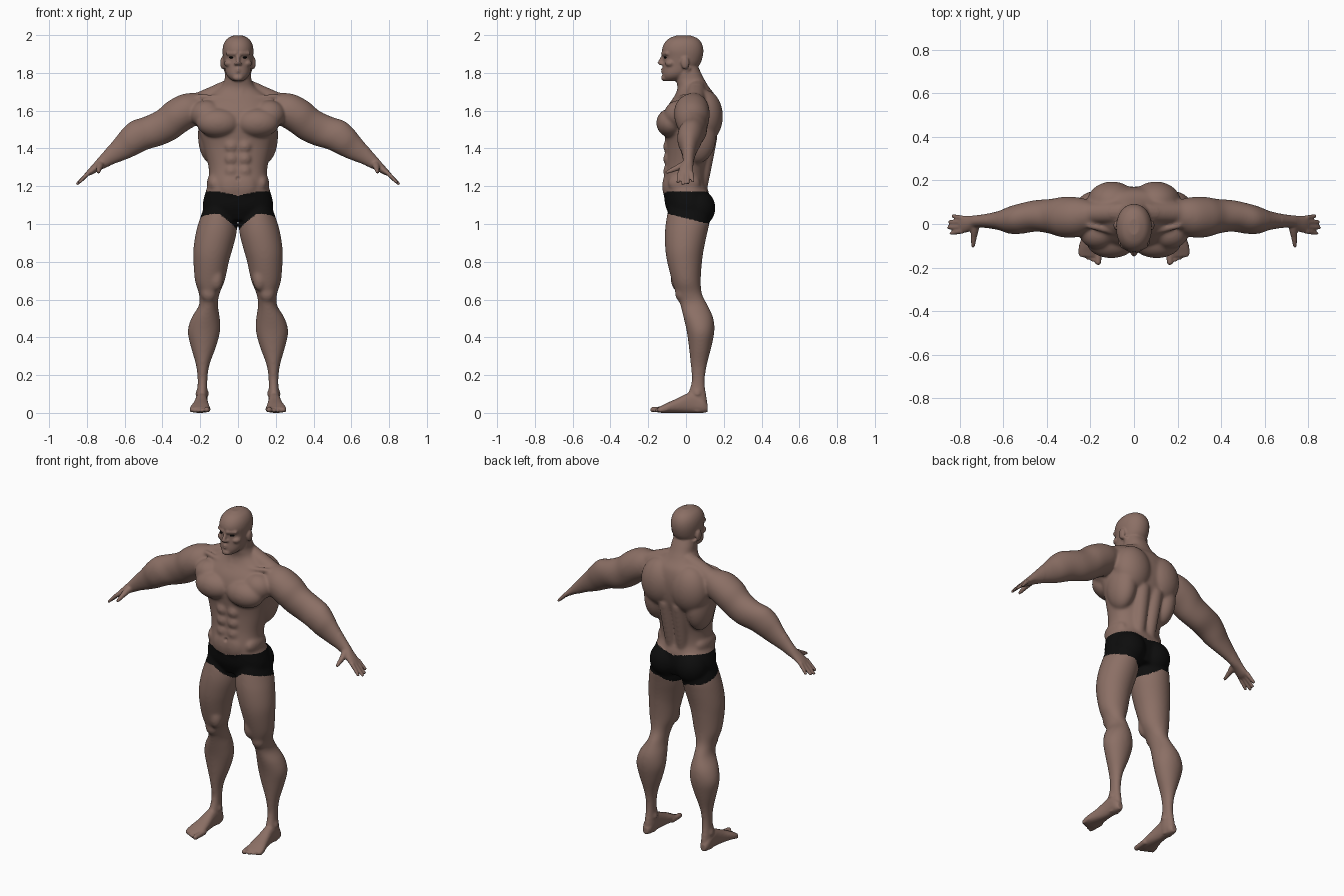
import bpy
import bmesh
import math
from mathutils import Matrix, Vector

default_cube = bpy.data.objects.get("Cube")
if default_cube:
    bpy.data.objects.remove(default_cube, do_unlink=True)


def make_material(name, colour):
    material = bpy.data.materials.new(name)
    material.use_nodes = True
    material.diffuse_color = (*colour, 1)
    shader = material.node_tree.nodes["Principled BSDF"]
    shader.inputs["Base Color"].default_value = (*colour, 1)
    shader.inputs["Roughness"].default_value = 0.8
    return material


skin = make_material("brown_skin", (.26, .16, .13))
black = make_material("black_cloth", (.004, .004, .004))


def spline(a, b, c, d, t):
    """Catmull-Rom blend of four neighbouring rows."""
    return [q + t * (r - p) / 2 + t * t * (p - 2.5 * q + 2 * r - s / 2)
            + t ** 3 * (s - p + 3 * (q - r)) / 2 for p, q, r, s in zip(a, b, c, d)]


def loft(bm, rows, frame=Matrix(), power=1, sides=36, steps=4):
    """Closed tube through rows of (x low, x high, y low, y high, z)."""
    fine = []
    last = len(rows) - 1
    for i in range(last):
        around = [rows[max(i - 1, 0)], rows[i], rows[i + 1], rows[min(i + 2, last)]]
        fine += [spline(*around, k / steps) for k in range(steps)]
    fine.append(rows[last])
    rings = []
    for x_low, x_high, y_low, y_high, z in fine:
        ring = []
        for k in range(sides):
            angle = math.tau * k / sides
            c, s = math.cos(angle), math.sin(angle)
            c = math.copysign(abs(c) ** power, c)
            s = math.copysign(abs(s) ** power, s)
            point = Vector(((x_low + x_high + c * (x_high - x_low)) / 2,
                            (y_low + y_high + s * (y_high - y_low)) / 2, z))
            ring.append(bm.verts.new(frame @ point))
        rings.append(ring)
    for lower, upper in zip(rings, rings[1:]):
        for k in range(sides):
            n = (k + 1) % sides
            bm.faces.new((lower[k], lower[n], upper[n], upper[k]))
    bm.faces.new(rings[0][::-1])
    bm.faces.new(rings[-1])


def blob(bm, centre, radii):
    """Ellipsoid muscle."""
    frame = Matrix.Translation(centre) @ Matrix.Diagonal((*radii, 1))
    bmesh.ops.create_icosphere(bm, subdivisions=4, radius=1, matrix=frame)


def rod(bm, start, end, r_start, r_end, frame=Matrix()):
    """Tapered rod with rounded ends."""
    start, end = frame @ Vector(start), frame @ Vector(end)
    axis = end - start
    turn = axis.to_track_quat("Z", "Y").to_matrix().to_4x4()
    size = axis.length
    rows = [(-r, r, -r, r, z) for r, z in (
        (r_start * .3, -r_start * .95), (r_start * .8, -r_start * .6), (r_start, 0),
        (r_end, size), (r_end * .8, size + r_end * .6), (r_end * .3, size + r_end * .95))]
    loft(bm, rows, Matrix.Translation(start) @ turn, sides=16, steps=3)


body_bm = bmesh.new()

# Torso and neck: half width, front, back, height
torso = [(.11, -.075, .11, 1.02), (.175, -.095, .125, 1.06), (.188, -.11, .13, 1.1),
         (.172, -.118, .12, 1.17), (.156, -.12, .105, 1.22), (.156, -.108, .11, 1.3),
         (.182, -.105, .135, 1.4), (.205, -.115, .16, 1.48), (.215, -.12, .17, 1.55),
         (.205, -.1, .17, 1.62), (.16, -.058, .155, 1.68), (.1, -.045, .125, 1.72),
         (.073, -.052, .1, 1.76), (.068, -.055, .08, 1.8), (.06, -.04, .06, 1.84)]
loft(body_bm, [(-w, w, a, b, z) for w, a, b, z in torso], power=.88)

# Head: half width, front, back, height
head = [(.025, -.112, -.05, 1.757), (.05, -.123, 0, 1.775), (.065, -.125, .03, 1.8),
        (.073, -.122, .07, 1.84), (.079, -.12, .087, 1.88), (.082, -.127, .092, 1.92),
        (.075, -.116, .084, 1.955), (.056, -.09, .062, 1.982), (.024, -.05, .025, 1.998)]
loft(body_bm, [(-w, w, a, b, z) for w, a, b, z in head], power=.95)

# Face and ears
rod(body_bm, (0, -.122, 1.89), (0, -.138, 1.853), .008, .012)
blob(body_bm, (.011, -.128, 1.848), (.009, .012, .008))
rod(body_bm, (.014, -.12, 1.902), (.055, -.1, 1.903), .012, .01)
blob(body_bm, (.046, -.082, 1.85), (.027, .028, .02))
blob(body_bm, (0, -.112, 1.774), (.028, .02, .018))
for lip_z in (1.806, 1.819):
    rod(body_bm, (0, -.125, lip_z), (.02, -.116, 1.812), .0075, .004)
blob(body_bm, (.082, -.005, 1.853), (.012, .022, .033))

# Neck, shoulder and chest muscles
rod(body_bm, (.06, .01, 1.82), (.014, -.045, 1.685), .016, .012)
rod(body_bm, (.035, .055, 1.72), (.21, .05, 1.645), .05, .05)
rod(body_bm, (.02, -.055, 1.665), (.2, -.01, 1.675), .012, .014)
blob(body_bm, (.104, -.08, 1.535), (.115, .077, .078))
blob(body_bm, (.165, -.04, 1.58), (.085, .075, .075))

# Abdomen, waist and back muscles
for row, abs_z in enumerate((1.41, 1.345, 1.28)):
    blob(body_bm, (.035, -.095, abs_z), (.036, .026, .036))
blob(body_bm, (.03, -.09, 1.2), (.07, .036, .075))
blob(body_bm, (.125, -.01, 1.215), (.04, .085, .055))
blob(body_bm, (.1, .1, 1.57), (.115, .095, .14))
blob(body_bm, (.14, .06, 1.47), (.072, .1, .15))
rod(body_bm, (.036, .075, 1.18), (.045, .12, 1.45), .036, .045)
blob(body_bm, (.088, .062, 1.085), (.092, .094, .1))

# Arm, lofted along a sloping axis
arm_frame = Matrix(((.54, 0, .84, .2), (0, 1, 0, 0), (.84, 0, -.54, 1.64), (0, 0, 0, 1)))
arm = [(-.05, .04, 0, .09, -.04), (-.085, .09, -.055, .12, .05),
       (-.086, .1, -.062, .125, .14), (-.09, .09, -.045, .115, .215),
       (-.079, .1, -.035, .11, .29), (-.058, .117, -.045, .095, .36),
       (-.05, .108, -.045, .08, .42), (-.043, .09, -.03, .062, .475),
       (-.025, .063, -.018, .046, .56), (-.016, .047, -.017, .04, .615),
       (-.011, .036, -.033, .038, .65), (-.008, .025, -.042, .038, .69),
       (0, .016, -.038, .034, .715)]
loft(body_bm, arm, arm_frame)

# Fingers and thumb
for finger, tip in enumerate((.765, .778, .772, .755)):
    y = -.034 + .021 * finger
    rod(body_bm, (.009, y, .7), (.028 - tip * .045, y * 1.25, tip), .0115, .0085, arm_frame)
rod(body_bm, (.01, -.015, .625), (-.004, -.06, .64), .02, .014, arm_frame)
rod(body_bm, (-.004, -.06, .64), (-.016, -.1, .652), .014, .009, arm_frame)

# Leg
leg = [(.03, .175, -.09, .11, 1.1), (.006, .205, -.105, .125, 1.02),
       (.008, .224, -.112, .112, .95), (.028, .236, -.11, .095, .87),
       (.048, .236, -.1, .085, .8), (.07, .228, -.075, .078, .7),
       (.098, .207, -.052, .085, .63), (.106, .207, -.03, .115, .57),
       (.096, .248, -.012, .145, .5), (.095, .266, .004, .15, .43),
       (.116, .25, .015, .135, .35), (.152, .222, .025, .11, .25),
       (.162, .214, .03, .1, .17), (.162, .218, .01, .106, .1),
       (.16, .222, 0, .112, .05), (.168, .216, .015, .105, .006)]
loft(body_bm, leg)
blob(body_bm, (.155, -.022, .635), (.042, .036, .05))
blob(body_bm, (.115, -.045, .71), (.038, .036, .065))
for ankle_x in (.168, .212):
    blob(body_bm, (ankle_x, .06, .105), (.014, .02, .02))

# Foot, lofted from heel to ball
foot_frame = Matrix(((1, 0, 0, 0), (0, 0, -1, 0), (0, 1, 0, 0), (0, 0, 0, 1)))
foot = [(.178, .21, .006, .045, -.115), (.165, .222, 0, .08, -.09),
        (.162, .224, 0, .11, -.04), (.16, .228, 0, .1, 0),
        (.155, .238, 0, .075, .05), (.15, .252, 0, .053, .1),
        (.15, .256, 0, .038, .13), (.158, .25, .004, .028, .15)]
loft(body_bm, foot, foot_frame, power=.85)
for toe in range(5):
    x = (.165, .19, .21, .229, .246)[toe]
    r = .011 if toe else .016
    rod(body_bm, (x - .004, -.1, .02), (x, -.175 + .01 * toe, r + .001), r, r * .9)

mesh = bpy.data.meshes.new("body")
body_bm.to_mesh(mesh)
body_bm.free()
body = bpy.data.objects.new("body", mesh)
bpy.context.collection.objects.link(body)

# Mirror the left side and fuse all parts into one skin
mirror = body.modifiers.new("mirror", "MIRROR")
mirror.use_mirror_merge = False
fuse = body.modifiers.new("fuse", "REMESH")
fuse.mode = "VOXEL"
fuse.voxel_size = .006
graph = bpy.context.evaluated_depsgraph_get()
fused = bpy.data.meshes.new_from_object(body.evaluated_get(graph))
body.modifiers.clear()
body.data = fused
fused.materials.clear()
fused.materials.append(skin)
fused.materials.append(black)

# Soften the muscles, sparing the face, hands and feet
bm = bmesh.new()
bm.from_mesh(fused)
large = [v for v in bm.verts if abs(v.co.x) < .68 and .1 < v.co.z < 1.74]
for _ in range(12):
    bmesh.ops.smooth_vert(bm, verts=large, factor=.5,
                          use_axis_x=True, use_axis_y=True, use_axis_z=True)
bmesh.ops.smooth_vert(bm, verts=bm.verts[:], factor=.5,
                      use_axis_x=True, use_axis_y=True, use_axis_z=True)

# Navel
for v in bm.verts:
    reach = math.hypot(v.co.x, v.co.z - 1.24)
    if v.co.y < 0 and reach < .014:
        v.co.y += .012 * (1 - reach / .014)

# Briefs: a band around the hips with a dipped waist and a low crotch
for face in bm.faces:
    face.smooth = True
    x, y, z = face.calc_center_median()
    middle = max(0, 1 - abs(x) / .1)
    waist = 1.172 - .022 * middle
    hem = 1.03 - .24 * y - .07 * middle
    face.material_index = int(hem < z < waist)
bm.to_mesh(fused)
bm.free()

# Eyes
for side, name in ((1, "left_eye"), (-1, "right_eye")):
    eye_bm = bmesh.new()
    blob(eye_bm, (.033 * side, -.107, 1.882), (.016, .01, .006))
    eye_mesh = bpy.data.meshes.new(name)
    eye_bm.to_mesh(eye_mesh)
    eye_bm.free()
    eye_mesh.materials.append(black)
    eye_mesh.shade_smooth()
    bpy.context.collection.objects.link(bpy.data.objects.new(name, eye_mesh))
